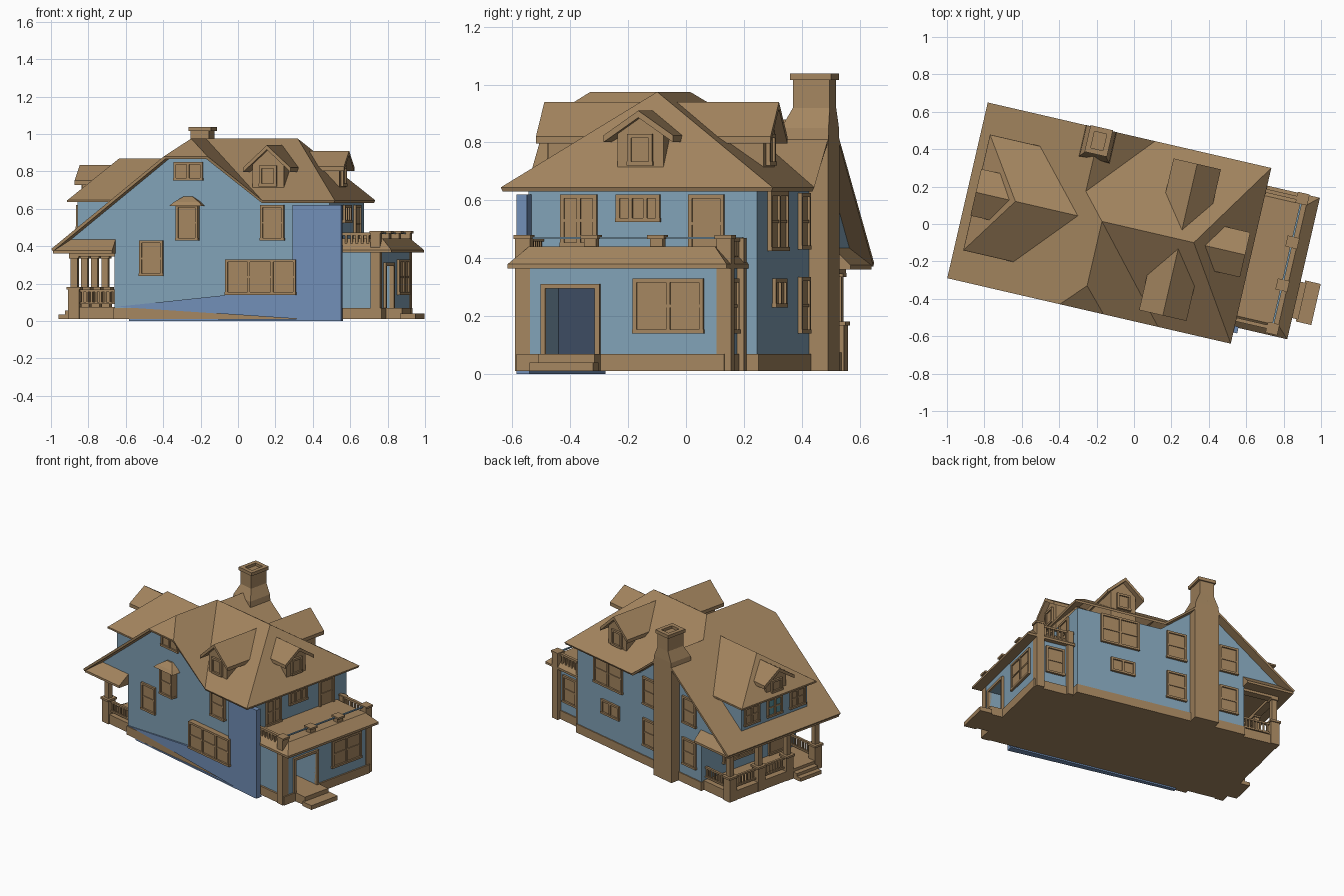
import bpy, bmesh
from math import radians
from mathutils import Matrix, Vector

if "Cube" in bpy.data.objects:
    bpy.data.objects.remove(bpy.data.objects["Cube"])

G = Matrix.Rotation(radians(-13), 4, 'Z')   # the whole house is turned on its plot


def mat(name, c):
    m = bpy.data.materials.new(name)
    m.diffuse_color = (*c, 1)
    m.use_nodes = True
    m.node_tree.nodes["Principled BSDF"].inputs["Base Color"].default_value = m.diffuse_color
    return m


BROWN = mat("brown_trim", (0.37, 0.235, 0.115))
BLUE = mat("blue_wall", (0.22, 0.36, 0.47))
BLUE2 = mat("deep_blue_wall", (0.165, 0.27, 0.47))
GLASS = mat("teal_glass", (0.10, 0.28, 0.33))
DARK = mat("dark_doorway", (0.045, 0.07, 0.12))


def loft(lo, hi):
    n = len(lo)
    return (list(lo) + list(hi), [tuple(range(n)), tuple(range(n, 2 * n))] +
            [(i, (i + 1) % n, n + (i + 1) % n, n + i) for i in range(n)])


def rect(x0, x1, y0, y1, z):
    return [(x0, y0, z), (x1, y0, z), (x1, y1, z), (x0, y1, z)]


def box(x0, x1, y0, y1, z0, z1):
    return loft(rect(x0, x1, y0, y1, z0), rect(x0, x1, y0, y1, z1))


def prism_x(pts, x0, x1):
    return loft([(x0, a, b) for a, b in pts], [(x1, a, b) for a, b in pts])


def prism_y(pts, y0, y1):
    return loft([(a, y0, b) for a, b in pts], [(a, y1, b) for a, b in pts])


def obj(name, parts, material=BROWN, M=Matrix(), fix=True):
    bm = bmesh.new()
    for vs, fs in parts:
        bv = [bm.verts.new(G @ M @ Vector(v)) for v in vs]
        for f in fs:
            bm.faces.new([bv[i] for i in f])
    if fix:
        bmesh.ops.recalc_face_normals(bm, faces=bm.faces)
    me = bpy.data.meshes.new(name)
    bm.to_mesh(me)
    bm.free()
    me.materials.append(material)
    o = bpy.data.objects.new(name, me)
    bpy.context.collection.objects.link(o)
    return o


# Wall frames: local x points out of the wall, local y runs along it
def frame(x, y, deg):
    return Matrix.Translation((x, y, 0)) @ Matrix.Rotation(radians(deg), 4, 'Z')


EAST, SOUTH = frame(.6, 0, 0), frame(0, -.42, -90)
NORTH, WEST = frame(0, .39, 90), frame(-.58, 0, 180)


def window(name, M, c, w, z0, z1, n=1, out=0.0, glass=BROWN):
    t, a, b = .014, c - w / 2, c + w / 2
    f = [box(-.01, out + .014, a, a + t, z0, z1), box(-.01, out + .014, b - t, b, z0, z1),
         box(-.01, out + .014, a, b, z1 - t, z1), box(-.01, out + .016, a - .002, b + .002, z0, z0 + t)]
    for i in range(1, n):
        m = a + w * i / n
        f.append(box(-.01, out + .014, m - .007, m + .007, z0, z1))
    if z1 - z0 > .12:
        zm = (z0 + z1) / 2
        f.append(box(-.01, out + .01, a, b, zm - .005, zm + .005))
    obj(name + "_frame", f, BROWN, M)
    obj(name + "_pane", [box(-.01, out + .005, a + t, b - t, z0 + t, z1 - t)], glass, M)


# Main walls: south half with clipped gable, north half with lower gable
south = [(-.58, .02), (.6, .02), (.6, .63), (.249, .63), (-.05, .865), (-.29, .865),
         (-.85, .417), (-.58, .417)]
north = [(-.58, .02), (.6, .02), (.6, .63), (.01, .63), (-.29, .865), (-.85, .417), (-.58, .417)]
obj("main_walls", [prism_y(south, -.42, -.03), prism_y(north, -.03, .39)], BLUE)
obj("foundation", [box(-.585, .607, -.426, .397, .01, .07)])

# Skewed deeper-blue facing on the south wall
skew = [(-.57, .076), (.05, .14), (.40, .14), (.40, .62), (.669, .62), (.669, 0), (.42, .012)]
sk_v = lambda u: -.424 - .022 * (u + .57) / 1.24
obj("south_facing", [loft([(u, sk_v(u), z) for u, z in skew], [(u, -.41, z) for u, z in skew])], BLUE2)
obj("south_facing_foot", [loft([(-.5, -.425, 0), (.669, -.446, 0), (.669, -.40, 0), (-.5, -.40, 0)],
                               [(-.5, -.425, .01), (.669, -.446, .01), (.669, -.40, .01), (-.5, -.40, .01)])], BLUE2)

# Main roof: saltbox west slope, hipped east end, two cross gables
rv = [(-.908, -.507, .385), (-.908, .457, .385), (-.29, -.507, .88), (-.17, -.378, .975),
      (-.05, -.507, .88), (.249, -.507, .645), (-.17, -.025, .975), (.334, -.025, .975),
      (.648, -.507, .645), (.648, .457, .645), (.01, .457, .645), (-.29, .112, .88), (-.29, .457, .88)]
rf = [(0, 2, 3, 6, 11, 12, 1), (2, 4, 3), (4, 5, 6, 3), (5, 8, 7, 6), (8, 9, 7), (9, 10, 11, 6, 7), (10, 12, 11)]
roof = obj("main_roof", [(rv, rf)], fix=False)
sol = roof.modifiers.new("thickness", 'SOLIDIFY')
sol.thickness, sol.offset = .016, -1


# Gabled dormers
def dormer(name, M, front, back, hw, ridge, eave, base, win):
    t = .024
    chev = [(-hw, eave), (0, ridge), (hw, eave), (hw, eave - t), (0, ridge - t), (-hw, eave - t)]
    obj(name + "_roof", [prism_x(chev, back, front)], BROWN, M)
    w = hw * .66
    ze = ridge - t - (ridge - eave) * .66
    wall = [(-w, base), (w, base), (w, ze), (0, ridge - t), (-w, ze)]
    obj(name + "_wall", [prism_x(wall, back, front - .035)], BROWN, M)
    window(name + "_window", M @ Matrix.Translation((front - .035, 0, 0)), 0, w * 1.1, *win)


dormer("south_dormer", frame(.26, 0, -90), .442, .07, .13, .94, .82, .66, (.72, .83))
dormer("north_dormer", frame(.257, 0, 90), .389, -.03, .13, .94, .82, .66, (.72, .83))
dormer("east_dormer", frame(0, -.027, 0), .616, .39, .123, .91, .825, .66, (.72, .83))
dormer("west_small_dormer", frame(0, -.025, 180), .862, .67, .128, .835, .75, .62, (.665, .75))

# Wide hipped dormer on the west slope
obj("west_dormer_wall", [box(-.81, -.5, -.305, .255, .44, .64)], BLUE)
v0, v1 = -.343, .293
hip = [(-.858, v0, .645), (-.858, v1, .645), (-.58, v1, .645), (-.58, v0, .645),
       (-.645, -.025, .87), (-.29, -.025, .87)]
obj("west_dormer_roof", [(hip, [(0, 1, 4), (1, 2, 5, 4), (3, 0, 4, 5), (2, 3, 5), (0, 1, 2, 3)]),
                         box(-.858, -.57, v0, v1, .635, .646)])
for i, (c, g) in enumerate(((-.17, BROWN), (.025, GLASS), (.22, BROWN))):
    window(f"west_dormer_window_{i}", frame(-.81, 0, 180), c, .13, .49, .62, 2, 0, g)

# Chimney with shoulders, stack and hollow cap
obj("chimney", [box(-.37, -.2, .35, .458, .01, .8),
                loft(rect(-.37, -.2, .285, .458, .8), rect(-.365, -.205, .29, .458, .85)),
                loft(rect(-.365, -.205, .29, .458, .85), rect(-.335, -.235, .325, .455, .92)),
                box(-.335, -.235, .325, .455, .92, 1.02)])
cu0, cu1, cv0, cv1, ct = -.345, -.222, .317, .463, .028
obj("chimney_cap", [box(cu0, cu1, cv0, cv0 + ct, 1.015, 1.038), box(cu0, cu1, cv1 - ct, cv1, 1.015, 1.038),
                    box(cu0, cu0 + ct, cv0, cv1, 1.015, 1.038), box(cu1 - ct, cu1, cv0, cv1, 1.015, 1.038)])

# South windows
window("south_stair_window", SOUTH, -.378, .13, .24, .43)
window("south_oriel", SOUTH, -.175, .12, .43, .62, 1, .03)
obj("oriel_hood", [loft(rect(0, .065, -.265, -.085, .615), rect(0, .05, -.245, -.105, .635)),
                   loft(rect(0, .05, -.245, -.105, .635), rect(0, .01, -.20, -.15, .665))], BROWN, SOUTH)
window("south_gable_window", SOUTH, -.175, .16, .75, .85, 2)
window("south_upper_window", SOUTH, .288, .13, .43, .62, 1, .01)
window("south_triple_window", SOUTH, .228, .385, .14, .33, 3, .025)
# East upper windows and balcony door
window("east_window", EAST, -.24, .13, .44, .62, 2)
window("east_small_window", EAST, -.03, .155, .525, .62, 3)
window("balcony_door", EAST, .212, .127, .42, .62)
# North windows
window("north_double_window", NORTH, -.30, .27, .425, .63, 2)
window("north_small_window", NORTH, -.28, .17, .23, .33, 2)
for z in (.14, .43):
    window(f"north_mid_window_{z}", NORTH, .10, .14, z, z + .195)
    window(f"north_west_window_{z}", NORTH, .47, .13, z, z + .19)
# West door and window below the porch roof
window("porch_door", WEST, .25, .14, .08, .32)
window("porch_window", WEST, -.08, .26, .14, .32, 2)

# East sunroom with recessed doorway
front = [(-.385, .02), (-.295, .02), (-.295, .295), (-.12, .295), (-.12, .02), (.33, .02), (.33, .37), (-.385, .37)]
obj("sunroom_walls", [prism_x(front, .59, .87)], BLUE)
obj("doorway_recess", [box(.59, .68, -.295, -.12, .07, .295)], DARK)
obj("sunroom_base", [box(.607, .88, -.398, .338, .01, .07)])
SUN = frame(.87, 0, 0)
obj("doorway_frame", [box(-.01, .015, -.312, -.295, .07, .312), box(-.01, .015, -.12, -.103, .07, .312),
                      box(-.01, .015, -.312, -.103, .295, .312)], BROWN, SUN)
window("sunroom_window", SUN, .14, .25, .14, .33, 2)
window("sunroom_side_window", frame(0, .33, 90), -.73, .13, .14, .33)
obj("sunroom_roof", [box(.59, .937, -.416, .36, .365, .38),
                     loft(rect(.59, .937, -.416, .36, .38), rect(.59, .875, -.355, .305, .44))])
obj("sunroom_steps", [box(.87, .97, -.30, -.10, .01, .07), box(.96, 1.045, -.313, -.088, .01, .04)])
# Balcony posts, rails and balusters
obj("corner_posts", [box(.82, .872, v - .026, v + .026, .01, .47) for v in (-.378, .335)] +
    [box(.61, .65, .315, .355, .01, .47)])
obj("balcony_newels", [box(.825, .867, v - .022, v + .022, .42, .47) for v in (-.14, .095)])
obj("balcony_caps", [box(.815, .88, v - .03, v + .03, .467, .48) for v in (-.378, -.14, .095, .335)])
obj("balcony_front_rail", [box(.84, .85, -.378, .335, .466, .474)], BLUE)
side = []
for v in (-.375, .332):
    side.append(box(.6, .84, v - .01, v + .01, .458, .472))
    side += [box(u - .006, u + .006, v - .006, v + .006, .38, .46) for u in [.62 + .03 * i for i in range(7)]]
obj("balcony_side_rails", side)

# West porch: floor, skirt roof, piers, columns
obj("porch_floor", [box(-.835, -.575, -.40, .372, .01, .075)])
obj("porch_skirt_roof", [box(-.90, -.575, -.50, .45, .362, .377),
                         loft(rect(-.90, -.575, -.50, .45, .377), rect(-.83, -.575, -.42, .39, .435))])
PU, pv = -.808, [-.38, -.137, .106, .35]
obj("porch_piers", [box(PU - .03, PU + .03, v - .03, v + .03, .01, .17) for v in pv] +
    [box(PU - .037, PU + .037, v - .037, v + .037, .168, .182) for v in pv])
obj("porch_columns", [box(PU - .018, PU + .018, v - .018, v + .018, .18, .345) for v in pv] +
    [box(PU - .026, PU + .026, v - .026, v + .026, .335, .35) for v in pv])
obj("porch_beam", [box(PU - .025, PU + .025, -.405, .375, .345, .365), box(PU, -.58, -.405, -.355, .345, .365),
                   box(PU, -.58, .325, .375, .345, .365)])
bal = []
for i in (1, 2):
    for z in (.09, .155):
        bal.append(box(PU - .008, PU + .008, pv[i], pv[i + 1], z, z + .012))
    bal += [box(PU - .005, PU + .005, v - .005, v + .005, .09, .16) for v in [pv[i] + .05 + .025 * k for k in range(7)]]
for v in (-.38, .35):
    for z in (.09, .155):
        bal.append(box(PU, -.58, v - .008, v + .008, z, z + .012))
    bal += [box(u - .005, u + .005, v - .005, v + .005, .09, .16) for u in [-.765 + .025 * k for k in range(8)]]
obj("porch_balustrade", bal)
obj("porch_steps", [box(-.87, -.82, -.345, -.165, .01, .055), box(-.905, -.86, -.345, -.165, .01, .035)])
